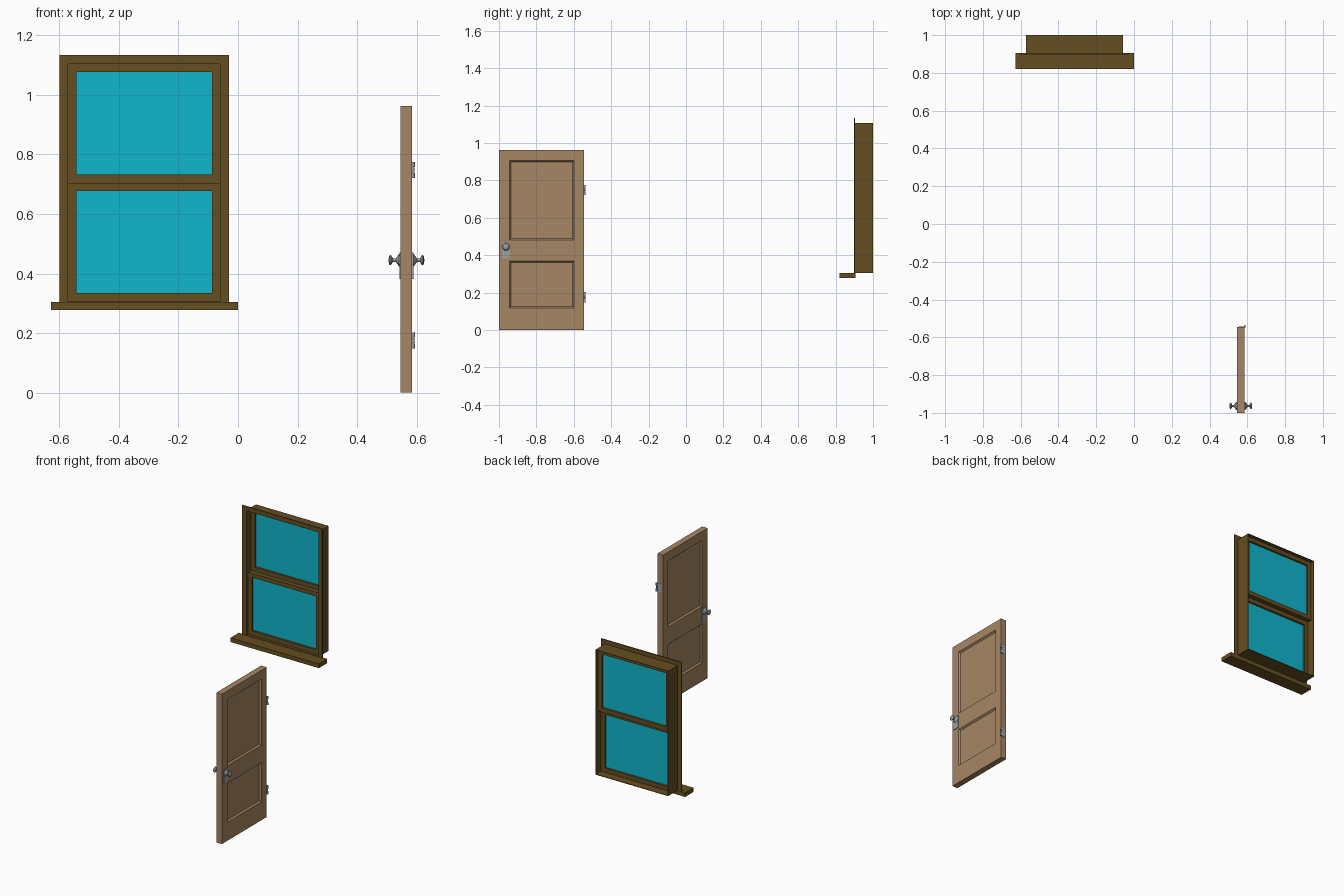
import bpy, bmesh, math
from mathutils import Matrix, Vector

if "Cube" in bpy.data.objects:
    bpy.data.objects.remove(bpy.data.objects["Cube"])


def material(name, rgb):
    m = bpy.data.materials.new(name)
    m.use_nodes = True
    m.diffuse_color = (*rgb, 1)
    m.node_tree.nodes["Principled BSDF"].inputs["Base Color"].default_value = (*rgb, 1)
    return m


DARK_WOOD = material("dark wood", (0.13, 0.076, 0.015))
GLASS = material("blue glass", (0.005, 0.474, 0.61))
LIGHT_WOOD = material("light wood", (0.381, 0.238, 0.127))
METAL = material("grey metal", (0.34, 0.35, 0.36))


def finish(name, bm, mat, smooth=False):
    bmesh.ops.recalc_face_normals(bm, faces=bm.faces[:])
    mesh = bpy.data.meshes.new(name)
    bm.to_mesh(mesh)
    bm.free()
    mesh.materials.append(mat)
    ob = bpy.data.objects.new(name, mesh)
    bpy.context.collection.objects.link(ob)
    if smooth:
        bpy.ops.object.select_all(action="DESELECT")
        ob.select_set(True)
        bpy.context.view_layer.objects.active = ob
        bpy.ops.object.shade_smooth_by_angle(angle=math.radians(40))
    return ob


def add_box(bm, x, y, z):
    lo, hi = Vector((x[0], y[0], z[0])), Vector((x[1], y[1], z[1]))
    mat = Matrix.Translation((lo + hi) / 2) @ Matrix.Diagonal((*(hi - lo), 1))
    bmesh.ops.create_cube(bm, size=1, matrix=mat)


def box(name, x, y, z, mat):
    bm = bmesh.new()
    add_box(bm, x, y, z)
    return finish(name, bm, mat)


def ring(name, x, y, z, w, mat):
    """Rectangular frame in the xz plane, member width w, depth y."""
    bm = bmesh.new()
    loops = []
    for yy in y:
        for d in (0, w):
            corners = ((x[0] + d, z[0] + d), (x[1] - d, z[0] + d),
                       (x[1] - d, z[1] - d), (x[0] + d, z[1] - d))
            loops.append([bm.verts.new((a, yy, b)) for a, b in corners])
    outer0, inner0, outer1, inner1 = loops
    for p, q in ((outer0, inner0), (inner0, inner1), (inner1, outer1), (outer1, outer0)):
        for i in range(4):
            j = (i + 1) % 4
            bm.faces.new((p[i], p[j], q[j], q[i]))
    return finish(name, bm, mat)


# Window casing, jamb and sill
X0, X1, Z0, Z1 = -0.573, -0.057, 0.305, 1.107
ring("window_casing", (X0 - 0.027, X1 + 0.027), (0.897, 0.904), (0.279, Z1 + 0.027), 0.027, DARK_WOOD)
ring("window_jamb", (X0, X1), (0.9, 1.0), (Z0, Z1), 0.003, DARK_WOOD)
box("window_sill", (-0.628, 0.0), (0.82, 0.905), (0.278, 0.305), DARK_WOOD)

# Two sliding sashes, the lower one in front
for label, y, z in (("lower", 0.932, (Z0 + 0.003, 0.705)), ("upper", 0.962, (0.705, Z1 - 0.003))):
    x = (X0 + 0.003, X1 - 0.003)
    ring(label + "_sash", x, (y - 0.015, y + 0.015), z, 0.027, DARK_WOOD)
    box(label + "_pane", (x[0] + 0.02, x[1] - 0.02), (y - 0.002, y + 0.002),
        (z[0] + 0.02, z[1] - 0.02), GLASS)

# Door slab with two sunken panels on both faces
DX0, DX1, DY0, DY1 = 0.546, 0.585, -1.0, -0.545
PANEL_Y = (-0.943, -0.598)
PANEL_Z = ((0.118, 0.369), (0.481, 0.906))
bm = bmesh.new()
add_box(bm, (DX0, DX1), (DY0, DY1), (0, 0.962))
cuts = [((0, v, 0), (0, 1, 0)) for v in PANEL_Y]
cuts += [((0, 0, v), (0, 0, 1)) for pair in PANEL_Z for v in pair]
for co, no in cuts:
    bmesh.ops.bisect_plane(bm, geom=bm.verts[:] + bm.edges[:] + bm.faces[:], plane_co=co, plane_no=no)
bmesh.ops.recalc_face_normals(bm, faces=bm.faces[:])
panels = []
for f in bm.faces:
    c = f.calc_center_median()
    if (abs(f.normal.x) > 0.9 and PANEL_Y[0] < c.y < PANEL_Y[1]
            and any(a < c.z < b for a, b in PANEL_Z)):
        panels.append(f)
bmesh.ops.inset_individual(bm, faces=panels, thickness=0.012, depth=-0.01)
finish("door_slab", bm, LIGHT_WOOD)

# Lock plates and turned knobs on both faces
KNOB_Y, KNOB_Z, SEG = -0.963, 0.445, 24
PROFILE = ((0, 0.021), (0.005, 0.021), (0.012, 0.012), (0.016, 0.006), (0.026, 0.006),
           (0.029, 0.012), (0.033, 0.017), (0.036, 0.017), (0.039, 0.013), (0.041, 0.0))
for label, face, s in (("left", DX1, 1), ("right", DX0, -1)):
    box(label + "_lock_plate", sorted((face - s * 0.002, face + s * 0.004)),
        (KNOB_Y - 0.021, KNOB_Y + 0.021), (0.382, 0.47), METAL)
    bm = bmesh.new()
    verts = [bm.verts.new((face + s * d, KNOB_Y, KNOB_Z + r)) for d, r in PROFILE]
    edges = [bm.edges.new(pair) for pair in zip(verts, verts[1:])]
    bmesh.ops.spin(bm, geom=verts + edges, cent=(face, KNOB_Y, KNOB_Z), axis=(1, 0, 0),
                   angle=math.tau, steps=SEG)
    bmesh.ops.remove_doubles(bm, verts=bm.verts[:], dist=0.0002)
    finish(label + "_knob", bm, METAL, smooth=True)

# Hinges: a leaf on the door edge and a split barrel at the corner
for label, z in (("lower", 0.175), ("upper", 0.748)):
    bm = bmesh.new()
    add_box(bm, (0.555, 0.588), (DY1 - 0.002, DY1 + 0.002), (z - 0.027, z + 0.027))
    for k, r in ((-1, 0.006), (0, 0.005), (1, 0.006)):
        bmesh.ops.create_cone(bm, cap_ends=True, segments=12, radius1=r, radius2=r, depth=0.017,
                              matrix=Matrix.Translation((0.588, DY1 + 0.003, z + k * 0.0185)))
    finish(label + "_hinge", bm, METAL, smooth=True)
